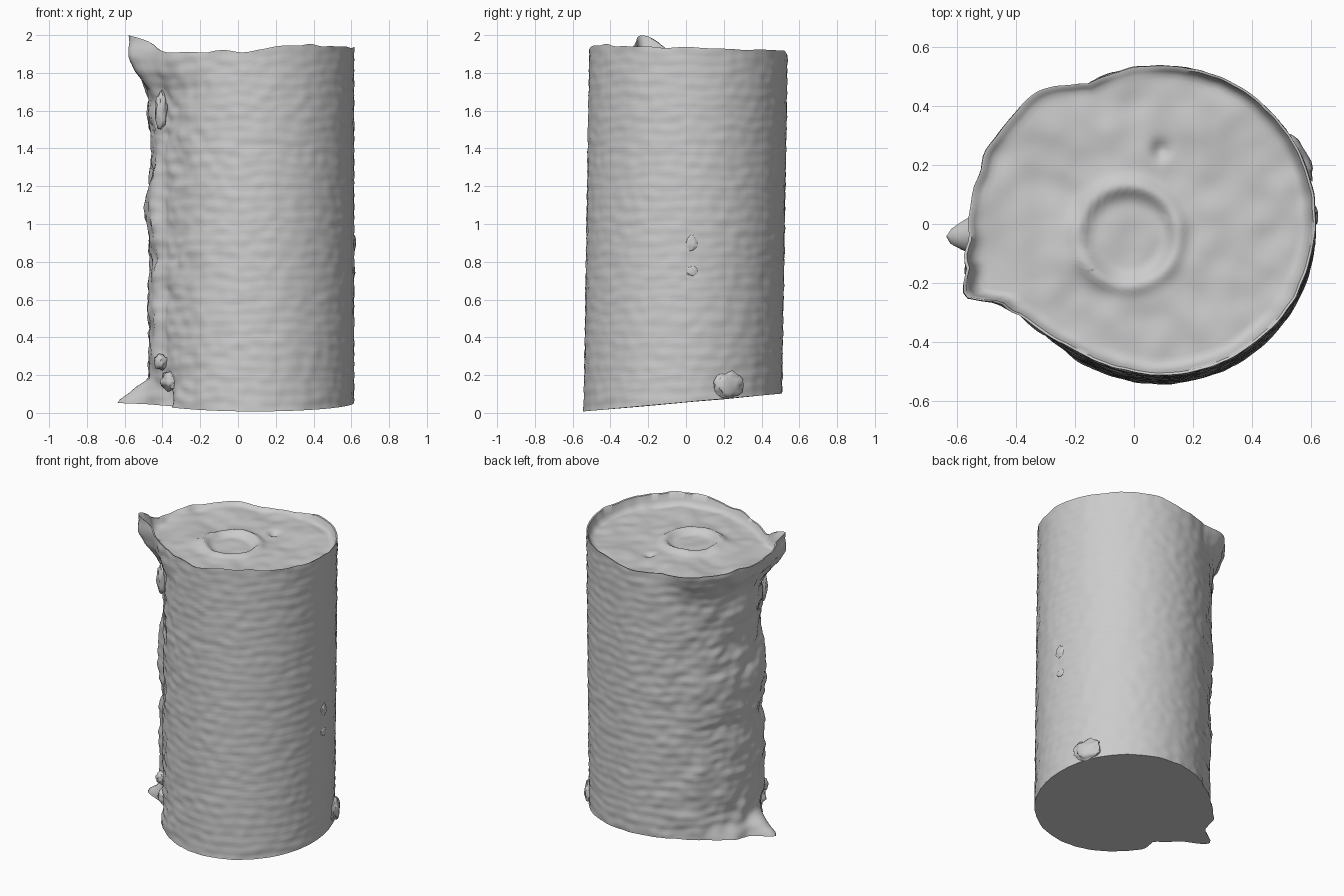
import bpy, bmesh, math
from mathutils import Vector, noise

if "Cube" in bpy.data.objects:
    bpy.data.objects.remove(bpy.data.objects["Cube"], do_unlink=True)

grey = bpy.data.materials.new("plain grey")
grey.use_nodes = True
colour = (0.6, 0.6, 0.6, 1)
grey.diffuse_color = colour
grey.node_tree.nodes["Principled BSDF"].inputs["Base Color"].default_value = colour

SEGS, ROWS, LID_RINGS = 180, 110, 30
CX, RADIUS = 0.09, 0.525


def lerp(points, v):
    """Straight-line reading of a short list of (position, value) pairs."""
    if v <= points[0][0]:
        return points[0][1]
    for (a, fa), (b, fb) in zip(points, points[1:]):
        if v <= b:
            return fa + (fb - fa) * (v - a) / (b - a)
    return points[-1][1]


def bell(v, centre, width):
    return math.exp(-((v - centre) / width) ** 2)


def step(v, a, b):
    t = min(1, max(0, (v - a) / (b - a)))
    return t * t * (3 - 2 * t)


# Outward growth of the damaged side, by angle in degrees
LIP = [(118, 0), (133, .07), (161, .085), (185, .09), (195, .13),
       (202, .165), (208, .1), (214, .06), (232, .01), (242, 0)]
SIDE = [(125, 0), (140, .015), (165, .03), (190, .04), (200, .04), (206, 0)]
SIDE_BY_HEIGHT = [(.3, 1), (.6, 1.2), (.8, .8), (1.1, 1.5), (1.4, .5),
                  (1.55, 1.1), (1.75, 1.2)]


def bottom_z(y):
    return 0.055 + 0.09 * y


def rim_z(deg):
    a = math.radians(deg)
    x, y = CX + RADIUS * math.cos(a), RADIUS * math.sin(a)
    ragged = 0.012 * noise.noise(Vector((x * 9, y * 9, 3)))
    return (1.897 + 0.035 * step(x, 0.05, 0.25) - 0.03 * y + ragged
            + 0.1 * bell(deg, 200, 9))


def wall_radius(deg, z):
    r = RADIUS
    r += lerp(SIDE, deg) * lerp(SIDE_BY_HEIGHT, z)
    r += lerp(LIP, deg) * step(z, 1.66, 1.9) * 0.9
    # torn foot with a sharp spur
    foot = 1 - step(z, 0.05, 0.2)
    r += foot * (0.15 * bell(deg, 182, 7) + 0.06 * bell(deg, 163, 12))
    r -= 0.05 * bell(deg, 203, 8) * (1 - step(z, 0.05, 0.3))
    # fine ripples, rougher on the damaged side
    a = math.radians(deg)
    p = Vector((math.cos(a), math.sin(a), z * 2))
    rough = bell(deg, 180, 55)
    r += (0.004 + 0.008 * rough) * noise.noise(p * 9)
    r += 0.016 * rough * noise.noise(p * 4)
    r += 0.0015 * math.sin(z * 105 + 3 * noise.noise(p * 3))
    return r


def wall_point(deg, t):
    a = math.radians(deg)
    low = bottom_z(RADIUS * math.sin(a))
    z = low + (rim_z(deg) - low) * t
    r = wall_radius(deg, z)
    return Vector((CX + r * math.cos(a), r * math.sin(a) - 0.017 + 0.03 * t, z))


def lid_z(x, y):
    z = 1.865 + 0.018 * noise.noise(Vector((x * 4, y * 4, 1)))
    z += 0.008 * noise.noise(Vector((x * 11, y * 11, 5)))
    # worn ring mark with a shallow hollow inside
    d = math.hypot(x + 0.02, y + 0.04)
    z += 0.022 * bell(d, 0.17, 0.03) - 0.012 * (1 - step(d, 0.1, 0.17))
    z -= 0.025 * bell(math.hypot(x - 0.09, y - 0.25), 0, 0.03)
    return z


def finish(bm, name):
    bmesh.ops.recalc_face_normals(bm, faces=bm.faces)
    mesh = bpy.data.meshes.new(name)
    bm.to_mesh(mesh)
    bm.free()
    mesh.materials.append(grey)
    ob = bpy.data.objects.new(name, mesh)
    bpy.context.collection.objects.link(ob)
    bpy.ops.object.select_all(action="DESELECT")
    ob.select_set(True)
    bpy.context.view_layer.objects.active = ob
    bpy.ops.object.shade_smooth_by_angle(angle=math.radians(50))
    return ob


# Can body: wall, flat slanted base, thin rim and sunken lid
bm = bmesh.new()
angles = [360 * i / SEGS for i in range(SEGS)]
rings = [[bm.verts.new(wall_point(d, j / ROWS)) for d in angles]
         for j in range(ROWS + 1)]
base = rings[0]
rim = [v.co.copy() for v in rings[-1]]
axis = Vector((CX, 0.013, 0))


def lid_ring(scale, blend):
    ring = []
    for co in rim:
        p = axis + (co - axis) * scale
        p.z = co.z + (lid_z(p.x, p.y) - co.z) * blend
        ring.append(bm.verts.new(p))
    return ring


rings.append(lid_ring(0.985, 0.05))
rings.append(lid_ring(0.965, 0.6))
for k in range(LID_RINGS):
    rings.append(lid_ring(0.94 * (1 - k / LID_RINGS), 0.9 if k == 0 else 1))
for lower, upper in zip(rings, rings[1:]):
    for i in range(SEGS):
        j = (i + 1) % SEGS
        bm.faces.new((lower[i], lower[j], upper[j], upper[i]))
bm.faces.new(rings[-1])
bm.faces.new(base[::-1])
finish(bm, "can_body")


# Small crusts stuck to the wall
def crust(name, deg, z, size, seed):
    bm = bmesh.new()
    bmesh.ops.create_icosphere(bm, subdivisions=3, radius=1)
    a = math.radians(deg)
    out, along = Vector((math.cos(a), math.sin(a), 0)), Vector((-math.sin(a), math.cos(a), 0))
    centre = Vector((CX, -0.015, z)) + out * (wall_radius(deg, z) + 0.003)
    for v in bm.verts:
        p = v.co * (1 + 0.3 * noise.noise(v.co * 2 + Vector((seed, 0, 0))))
        v.co = centre + out * p.x * size[0] + along * p.y * size[1]
        v.co.z += p.z * size[2]
    finish(bm, name)


crust("foot_chip", 27, 0.145, (0.03, 0.085, 0.07), 1)
crust("foot_crust", 208, 0.17, (0.05, 0.06, 0.05), 2)
crust("foot_crust_upper", 203, 0.27, (0.035, 0.04, 0.04), 3)
crust("wall_crust", 203, 1.6, (0.03, 0.035, 0.1), 4)
crust("seam_fleck_upper", 5, 0.9, (0.008, 0.03, 0.04), 5)
crust("seam_fleck_lower", 5, 0.75, (0.008, 0.03, 0.025), 6)
